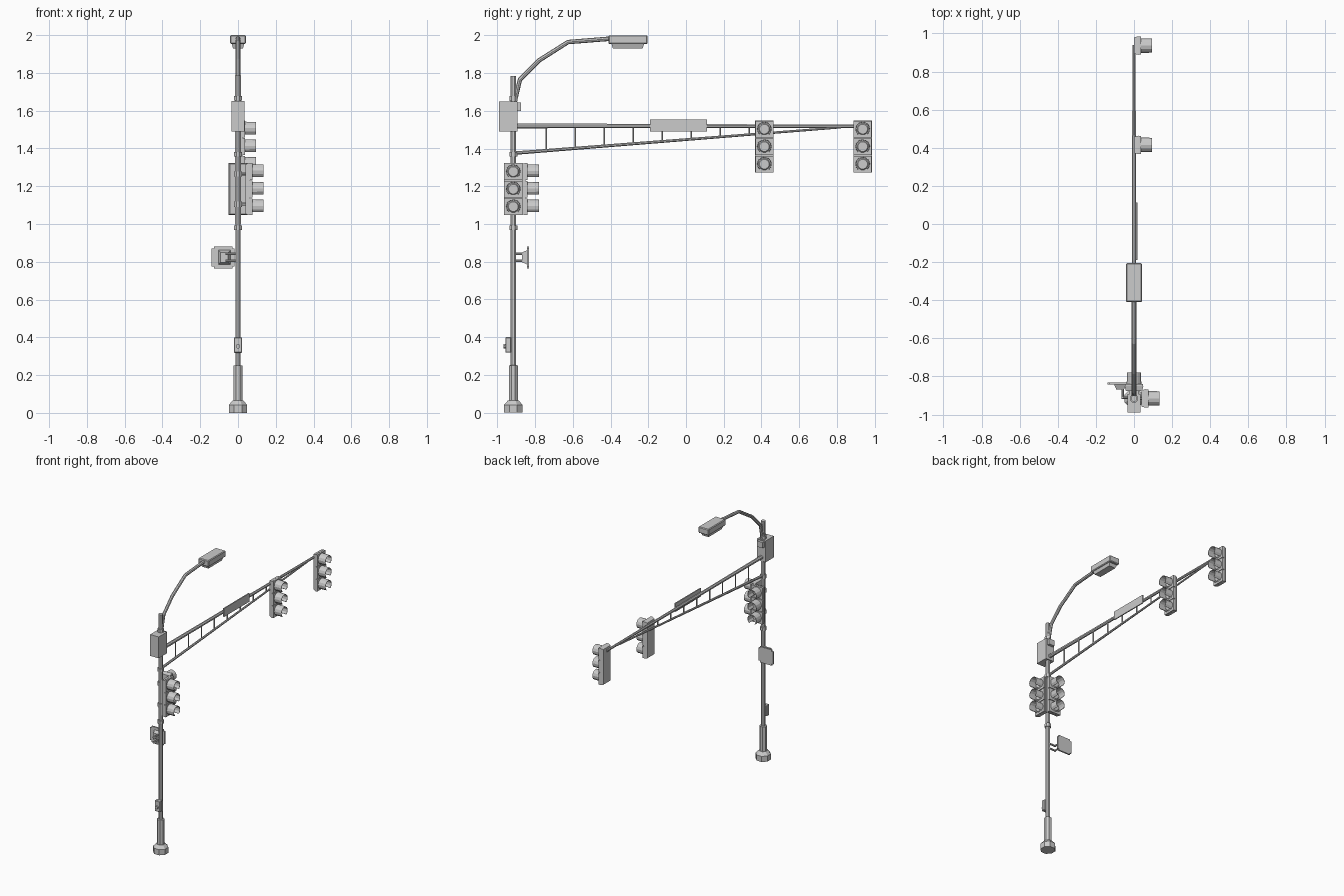
import bpy, bmesh, math
from mathutils import Vector, Matrix

if "Cube" in bpy.data.objects:
    bpy.data.objects.remove(bpy.data.objects["Cube"])

PY = -0.915  # pole position along y


def finish(name, bm):
    bmesh.ops.recalc_face_normals(bm, faces=bm.faces)
    me = bpy.data.meshes.new(name)
    bm.to_mesh(me)
    bm.free()
    ob = bpy.data.objects.new(name, me)
    bpy.context.collection.objects.link(ob)
    return ob


def add_box(bm, lo, hi, taper=None):
    """Box between two corners; taper=(axis, side, amount) narrows one end."""
    lo, hi = Vector(lo), Vector(hi)
    mid = (lo + hi) / 2
    for v in bmesh.ops.create_cube(bm, size=1)["verts"]:
        end = taper and v.co[taper[0]] * taper[1] > 0
        for i in range(3):
            inset = taper[2] if end and i != taper[0] else 0
            half = (hi[i] - lo[i]) / 2 - inset
            v.co[i] = mid[i] + math.copysign(half, v.co[i])


def box(name, lo, hi, taper=None, bevel=0):
    bm = bmesh.new()
    add_box(bm, lo, hi, taper)
    ob = finish(name, bm)
    if bevel:
        m = ob.modifiers.new("bevel", "BEVEL")
        m.width, m.segments = bevel, 1
    return ob


def add_tube(bm, a, b, r1, r2=None, n=8):
    a, b = Vector(a), Vector(b)
    d = b - a
    mat = Matrix.Translation((a + b) / 2) @ d.to_track_quat("Z", "Y").to_matrix().to_4x4() \
        @ Matrix.Rotation(math.pi / n, 4, "Z")
    bmesh.ops.create_cone(bm, cap_ends=True, segments=n, radius1=r1,
                          radius2=r1 if r2 is None else r2, depth=d.length, matrix=mat)


def tube(name, a, b, r1, r2=None, n=8):
    bm = bmesh.new()
    add_tube(bm, a, b, r1, r2, n)
    return finish(name, bm)


def lathe(name, profile, n=8):
    """Vertical turned part around the pole axis from (radius, z) points."""
    bm = bmesh.new()
    rings = []
    for r, z in profile:
        rings.append([bm.verts.new((r * math.cos((i + .5) * math.tau / n),
                                    PY + r * math.sin((i + .5) * math.tau / n), z))
                      for i in range(n)])
    for lo, hi in zip(rings, rings[1:]):
        for i in range(n):
            bm.faces.new((lo[i], lo[(i + 1) % n], hi[(i + 1) % n], hi[i]))
    bm.faces.new(rings[0])
    bm.faces.new(rings[-1])
    return finish(name, bm)


def signal_head(name, loc, angle=0):
    """Three-light head facing +x; origin at the middle of its back."""
    bm = bmesh.new()
    add_box(bm, (0.0, -.049, -.138), (.024, .049, .138), (0, -1, .006))
    for k in (-1, 0, 1):
        z = k * .093
        add_box(bm, (.022, -.048, z - .044), (.036, .048, z + .044))
        add_tube(bm, (.034, 0, z), (.041, 0, z), .033, .026, 12)
        # open-bottomed visor
        arc = [math.radians(-50 + 280 * i / 10) for i in range(11)]
        secs = []
        for t in arc:
            c, s = math.cos(t), math.sin(t)
            secs.append([bm.verts.new((x, r * c, z + r * s)) for x, r in
                         ((.034, .0385), (.095, .0375), (.095, .0345), (.034, .0355))])
        for p, q in zip(secs, secs[1:]):
            for i in range(4):
                j = (i + 1) % 4
                bm.faces.new((p[i], p[j], q[j], q[i]))
        bm.faces.new(secs[0])
        bm.faces.new(secs[-1])
    ob = finish(name, bm)
    ob.location = loc
    ob.rotation_euler[2] = angle


# Pole, footing and collars
lathe("pole_base", [(.053, 0), (.053, .042), (.03, .066), (.026, .066), (.026, .25), (.016, .252)])
lathe("pole", [(.0155, .24), (.0155, 1.0), (.0165, 1.0), (.0165, 1.785)])
for i, z in enumerate((.98, 1.37, 1.665)):
    lathe(f"pole_collar_{i}", [(.023, z - .012), (.023, z + .012)])

# Control cabinet with clamp
box("control_cabinet", (-.035, -.99, 1.49), (.035, -.893, 1.65))
box("cabinet_clamp", (-.024, -.90, 1.6), (.024, -.873, 1.643))

# Truss arm
tube("arm_top_chord", (0, PY, 1.52), (0, .94, 1.518), .014, .009)
tube("arm_bottom_chord", (0, PY, 1.375), (0, .82, 1.512), .010, .006)
bm = bmesh.new()
for i in range(8):
    y = -.74 + i * .1535
    add_tube(bm, (0, y, 1.375 + (y - PY) * .079), (0, y, 1.518), .005, n=6)
finish("arm_struts", bm)
lathe("arm_collar", [(.022, 1.505), (.022, 1.535)])

# Street name plate
box("street_sign", (.010, -.19, 1.49), (.018, .112, 1.553))

# Signal heads
signal_head("arm_signal_inner", (0, .415, 1.41))
signal_head("arm_signal_outer", (0, .936, 1.41))
signal_head("pole_signal_side", (.04, PY, 1.185))
signal_head("pole_signal_rear", (0, PY + .04, 1.185), math.pi / 2)
for i, z in enumerate((1.105, 1.265)):
    lathe(f"signal_clamp_{i}", [(.022, z - .014), (.022, z + .014)])
    tube(f"signal_bracket_side_{i}", (0, PY, z), (.045, PY, z), .009)
    tube(f"signal_bracket_rear_{i}", (0, PY, z), (0, PY + .045, z), .009)

# Street lamp: bent arm
path = [(-.912, 1.63), (-.880, 1.765), (-.78, 1.866), (-.625, 1.964), (-.40, 1.982)]
cu = bpy.data.curves.new("lamp_arm", "CURVE")
cu.dimensions = "3D"
cu.bevel_depth = .012
cu.bevel_resolution = 2
cu.use_fill_caps = True
sp = cu.splines.new("POLY")
sp.points.add(len(path) - 1)
for p, (y, z) in zip(sp.points, path):
    p.co = (0, y, z, 1)
sp.use_smooth = False
bpy.context.collection.objects.link(bpy.data.objects.new("lamp_arm", cu))

# Lamp housing and lens
box("lamp_housing", (-.042, -.41, 1.953), (.042, -.205, 2.0), bevel=.005)
box("lamp_lens", (-.034, -.395, 1.93), (.034, -.222, 1.955), (2, -1, .008))

# Pedestrian signal on a side bracket
bm = bmesh.new()
add_box(bm, (-.14, -.842, .764), (-.018, -.831, .882))
bmesh.ops.bevel(bm, geom=[e for e in bm.edges if abs((e.verts[0].co - e.verts[1].co).y) > .005],
                offset=.012, segments=2, affect="EDGES")
finish("pedestrian_panel", bm)
box("pedestrian_housing", (-.105, -.868, .785), (-.04, -.84, .862), (1, -1, .012))
for i, z in enumerate((.805, .842)):
    tube(f"pedestrian_bracket_{i}", (0, PY + .004, z), (-.066, PY + .004, z), .007)
    tube(f"pedestrian_stub_{i}", (-.06, PY, z), (-.06, -.86, z), .007)

# Push button box
box("button_box", (-.022, -.957, .318), (.022, -.926, .40), bevel=.004)
tube("push_button", (0, -.955, .352), (0, -.967, .352), .012)
